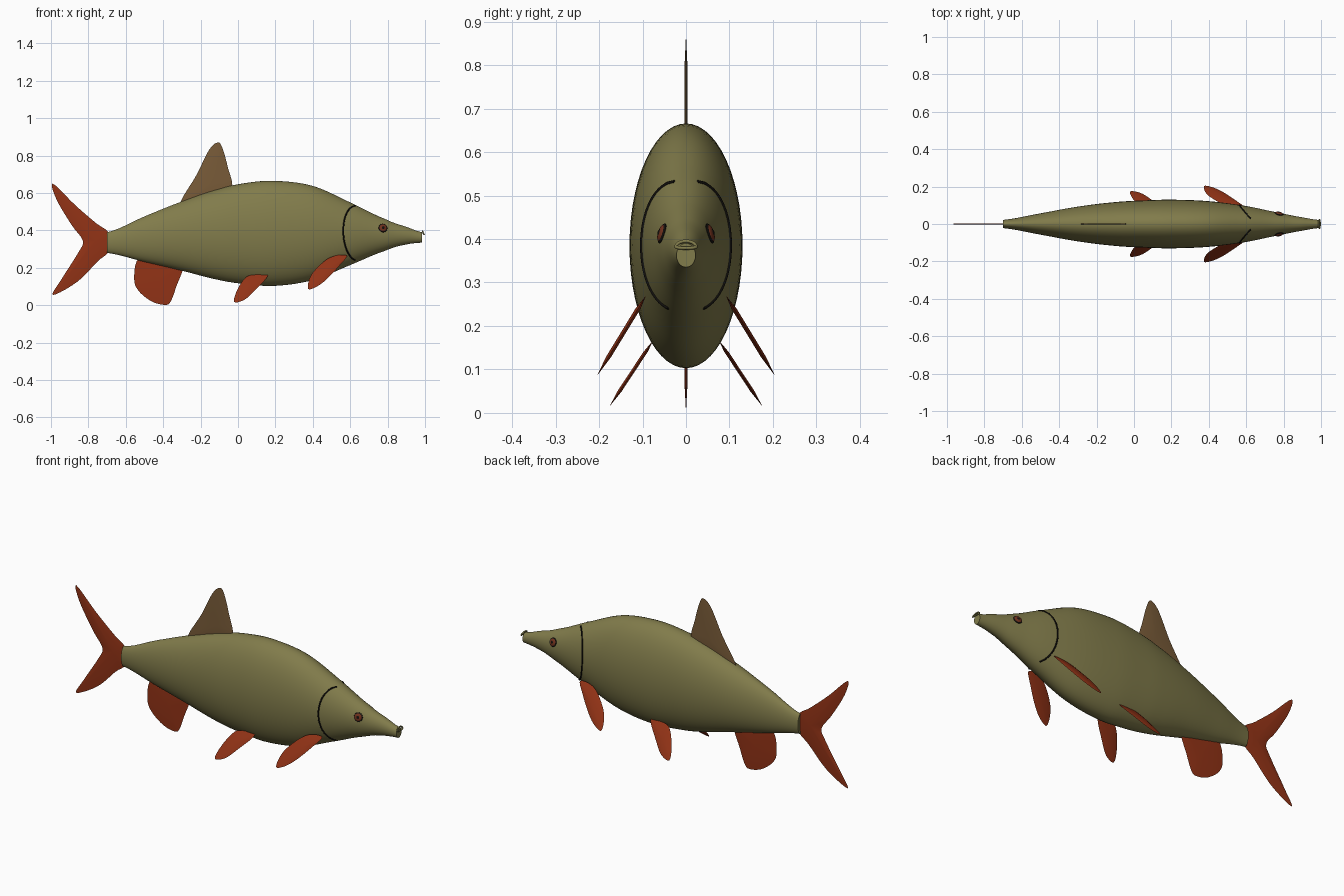
import bpy, bmesh, math
from mathutils import Vector

cube = bpy.data.objects.get("Cube")
if cube:
    bpy.data.objects.remove(cube)


def material(name, rgb):
    m = bpy.data.materials.new(name)
    m.use_nodes = True
    m.diffuse_color = (*rgb, 1)
    m.node_tree.nodes["Principled BSDF"].inputs["Base Color"].default_value = (*rgb, 1)
    return m


OLIVE = material("olive", (0.22, 0.20, 0.07))
RED = material("fin red", (0.29, 0.033, 0.008))
BROWN = material("dorsal brown", (0.19, 0.105, 0.04))
BLACK = material("black", (0.006, 0.005, 0.004))
IRIS = material("iris red", (0.16, 0.03, 0.012))


def spline(a, b, c, d, t):
    return 0.5 * (2 * b + (c - a) * t + (2 * a - 5 * b + 4 * c - d) * t * t
                  + (3 * b - a - 3 * c + d) * t ** 3)


def finish(name, bm, mat):
    bmesh.ops.recalc_face_normals(bm, faces=bm.faces)
    mesh = bpy.data.meshes.new(name)
    bm.to_mesh(mesh)
    bm.free()
    mesh.materials.append(mat)
    ob = bpy.data.objects.new(name, mesh)
    bpy.context.collection.objects.link(ob)
    bpy.ops.object.select_all(action="DESELECT")
    ob.select_set(True)
    bpy.context.view_layer.objects.active = ob
    bpy.ops.object.shade_smooth_by_angle(angle=math.radians(40))
    return ob


# Body stations: x, top, bottom, half width
STATIONS = [Vector(s) for s in (
    (-0.7, 0.39, 0.28, 0.022), (-0.5, 0.475, 0.232, 0.057), (-0.3, 0.555, 0.185, 0.093),
    (-0.1, 0.622, 0.135, 0.117), (0.05, 0.655, 0.112, 0.126), (0.2, 0.665, 0.104, 0.13),
    (0.4, 0.638, 0.135, 0.122), (0.6, 0.55, 0.215, 0.096), (0.8, 0.457, 0.295, 0.056),
    (0.9, 0.42, 0.325, 0.036), (0.985, 0.39, 0.335, 0.022))]


def section(x):
    i = max(k for k in range(len(STATIONS) - 1) if STATIONS[k].x <= x or k == 0)
    a, b = STATIONS[max(i - 1, 0)], STATIONS[i]
    c, d = STATIONS[i + 1], STATIONS[min(i + 2, len(STATIONS) - 1)]
    return spline(a, b, c, d, (x - b.x) / (c.x - b.x))


def skin(x, angle):
    _, top, low, width = section(x)
    return Vector((x, width * math.cos(angle),
                   (top + low) / 2 + (top - low) / 2 * math.sin(angle)))


def build_body():
    bm = bmesh.new()
    rings, sides = 50, 56
    loops = []
    for i in range(rings + 1):
        x = -0.7 + 1.685 * i / rings
        loops.append([bm.verts.new(skin(x, math.tau * j / sides)) for j in range(sides)])
    for a, b in zip(loops, loops[1:]):
        for j in range(sides):
            k = (j + 1) % sides
            bm.faces.new((a[j], a[k], b[k], b[j]))
    bm.faces.new(loops[0])
    bm.faces.new(loops[-1])
    finish("body", bm, OLIVE)


def build_fin(name, outline, hub, mat, thick, place=lambda z: 0.0):
    """Thin lens-shaped fin: sharp rim, thickest round the hub."""
    pts = [Vector(p) for p in outline]
    n = len(pts)
    rim = [spline(pts[i - 1], pts[i], pts[(i + 1) % n], pts[(i + 2) % n], s / 5)
           for i in range(n) for s in range(5)]
    hub = Vector(hub)
    bm = bmesh.new()

    def vert(p, off):
        return bm.verts.new((p.x, place(p.y) + off, p.y))

    edge = [vert(p, 0) for p in rim]
    for side in (-1, 1):
        inner = [vert(hub.lerp(p, 0.6), side * thick) for p in rim]
        centre = vert(hub, side * thick)
        for j in range(len(rim)):
            k = (j + 1) % len(rim)
            bm.faces.new((edge[j], edge[k], inner[k], inner[j]))
            bm.faces.new((inner[j], inner[k], centre))
    finish(name, bm, mat)


def build_line(name, points, radius, mat, cyclic=False):
    curve = bpy.data.curves.new(name, "CURVE")
    curve.dimensions = "3D"
    curve.bevel_depth = radius
    curve.bevel_resolution = 2
    curve.use_fill_caps = True
    s = curve.splines.new("POLY")
    s.points.add(len(points) - 1)
    for p, co in zip(s.points, points):
        p.co = (*co, 1)
    s.use_cyclic_u = cyclic
    curve.materials.append(mat)
    ob = bpy.data.objects.new(name, curve)
    bpy.context.collection.objects.link(ob)


def build_disc(name, centre, normal, radius, depth, mat):
    bm = bmesh.new()
    bmesh.ops.create_uvsphere(bm, u_segments=24, v_segments=12, radius=1)
    ob = finish(name, bm, mat)
    ob.scale = (radius, radius, depth)
    ob.rotation_euler = normal.to_track_quat("Z", "Y").to_euler()
    ob.location = centre


build_body()

# Middle fins
build_fin("dorsal_fin", [(-0.31, 0.53), (-0.22, 0.70), (-0.155, 0.83), (-0.11, 0.87),
                         (-0.085, 0.845), (-0.055, 0.74), (-0.035, 0.62), (-0.15, 0.56)],
          (-0.13, 0.66), BROWN, 0.004)
build_fin("anal_fin", [(-0.53, 0.25), (-0.555, 0.14), (-0.53, 0.075), (-0.46, 0.02),
                       (-0.39, 0.002), (-0.36, 0.02), (-0.33, 0.1), (-0.295, 0.22), (-0.4, 0.25)],
          (-0.42, 0.14), RED, 0.003)
build_fin("tail_fin", [(-0.69, 0.385), (-0.76, 0.44), (-0.87, 0.535), (-0.99, 0.65),
                       (-0.97, 0.565), (-0.89, 0.43), (-0.83, 0.345), (-0.855, 0.28),
                       (-0.94, 0.145), (-0.99, 0.055), (-0.86, 0.125), (-0.75, 0.235), (-0.69, 0.29)],
          (-0.765, 0.343), RED, 0.004)

# Paired parts
PECTORAL = [(0.375, 0.088), (0.39, 0.16), (0.46, 0.235), (0.52, 0.265), (0.582, 0.265),
            (0.545, 0.215), (0.48, 0.145), (0.425, 0.102)]
PELVIC = [(-0.02, 0.018), (-0.005, 0.08), (0.04, 0.148), (0.09, 0.163), (0.16, 0.16),
          (0.09, 0.08), (0.035, 0.03)]
for side, label in ((1, "right"), (-1, "left")):
    # The head points along +x, so the sides are told apart by y
    tag = {"right": "back", "left": "front"}[label]
    flip = Vector((1, side, 1))
    build_fin("pectoral_fin_" + tag, PECTORAL, (0.48, 0.195), RED, 0.006,
              lambda z: side * (0.095 + (0.265 - z) * 0.61))
    build_fin("pelvic_fin_" + tag, PELVIC, (0.055, 0.1), RED, 0.005,
              lambda z: side * (0.08 + (0.16 - z) * 0.66))

    arc = []
    for i in range(33):
        t = i / 32
        p = skin(0.625 - 0.062 * math.sin(math.pi * t), math.radians(73 - 137 * t))
        arc.append(p * flip)
    build_line("gill_edge_" + tag, arc, 0.004, BLACK)

    a = math.radians(24)
    spot = skin(0.775, a)
    normal = (skin(0.775, a + 0.01) - spot).cross(skin(0.785, a) - spot).normalized()
    if normal.y < 0:
        normal.negate()
    spot, normal = spot * flip, normal * flip
    build_disc("eye_rim_" + tag, spot, normal, 0.024, 0.006, BLACK)
    build_disc("iris_" + tag, spot + normal * 0.002, normal, 0.020, 0.007, IRIS)
    build_disc("pupil_" + tag, spot + normal * 0.004, normal, 0.010, 0.007, BLACK)

# Lips: a flattened ring on the tip of the snout
ring = []
for i in range(32):
    t = math.tau * i / 32
    rise = 0.013 if math.sin(t) > 0 else 0.003
    ring.append((0.991 - 0.004 * math.sin(t), 0.023 * math.cos(t), 0.382 + rise * math.sin(t)))
build_line("lips", ring, 0.004, OLIVE, True)
